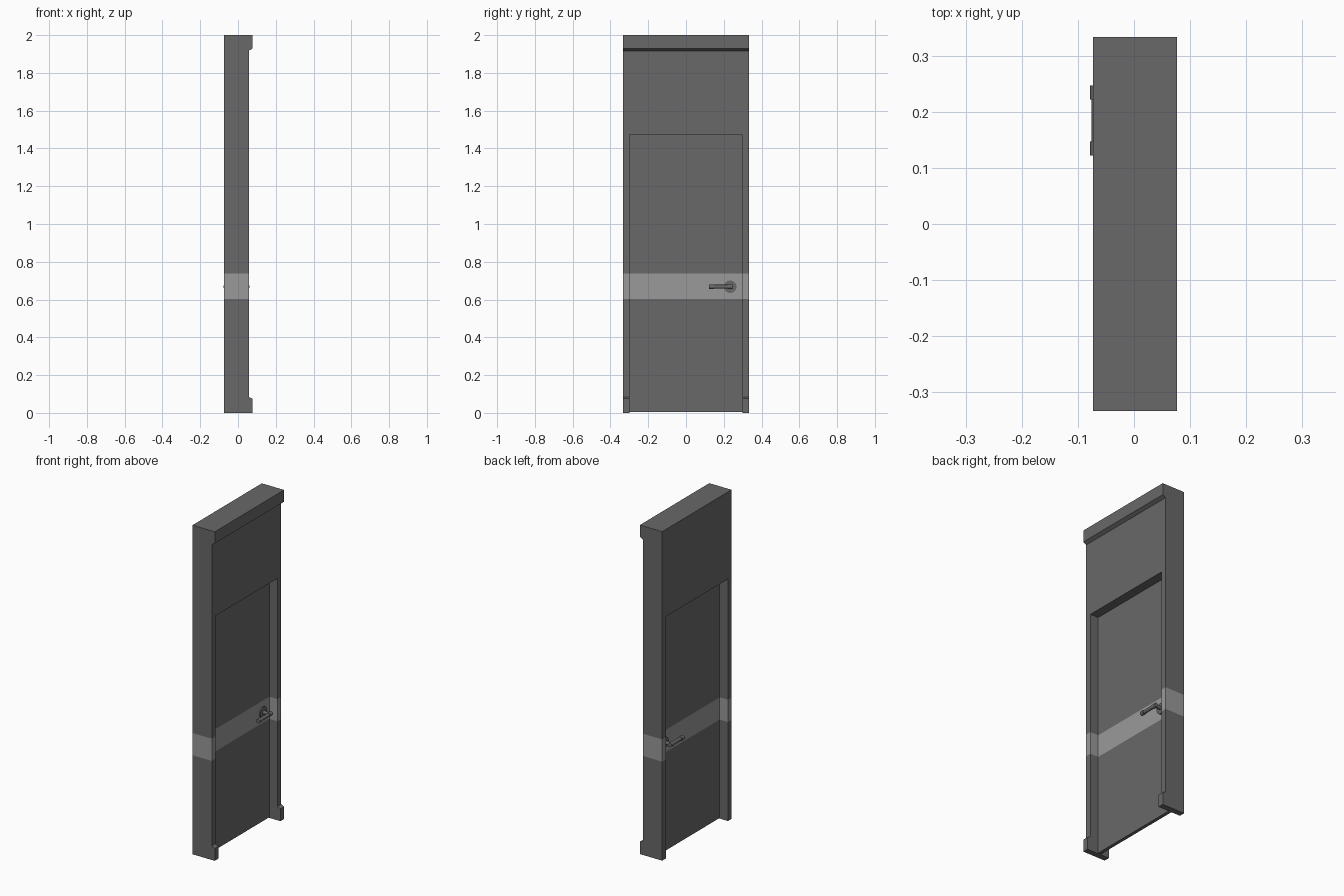
import bpy, bmesh, math
from mathutils import Vector, Matrix

if "Cube" in bpy.data.objects:
    bpy.data.objects.remove(bpy.data.objects["Cube"])


def material(name, v):
    m = bpy.data.materials.new(name)
    m.diffuse_color = (v, v, v, 1)
    m.use_nodes = True
    m.node_tree.nodes["Principled BSDF"].inputs["Base Color"].default_value = m.diffuse_color
    return m


DARK = material("dark_grey", 0.14)
LIGHT = material("light_grey", 0.32)
MID_X = -0.008            # middle of the wall thickness
BAND = (0.602, 0.737)     # pale stripe heights


def make_object(name, bm, mats=(DARK,)):
    bmesh.ops.recalc_face_normals(bm, faces=bm.faces)
    me = bpy.data.meshes.new(name)
    bm.to_mesh(me)
    bm.free()
    for m in mats:
        me.materials.append(m)
    ob = bpy.data.objects.new(name, me)
    bpy.context.collection.objects.link(ob)
    return ob


def add_box(bm, lo, hi):
    lo, hi = Vector(lo), Vector(hi)
    mat = Matrix.Translation((lo + hi) / 2) @ Matrix.Diagonal((*(hi - lo), 1))
    bmesh.ops.create_cube(bm, size=1, matrix=mat)


def add_rod(bm, a, b, r, sides=20):
    a, b = Vector(a), Vector(b)
    rot = (b - a).to_track_quat('Z', 'Y').to_matrix().to_4x4()
    bmesh.ops.create_cone(bm, cap_ends=True, segments=sides, radius1=r, radius2=r,
                          depth=(b - a).length,
                          matrix=Matrix.Translation((a + b) / 2) @ rot)


def paint_band(ob):
    """Slice the mesh at the stripe edges and give the stripe the pale material."""
    bm = bmesh.new()
    bm.from_mesh(ob.data)
    for z in BAND:
        bmesh.ops.bisect_plane(bm, geom=bm.verts[:] + bm.edges[:] + bm.faces[:],
                               plane_co=(0, 0, z), plane_no=(0, 0, 1))
    for f in bm.faces:
        f.material_index = int(BAND[0] < f.calc_center_median().z < BAND[1])
    bm.to_mesh(ob.data)
    bm.free()


# Wall: side profile with skirting and top moulding, extruded across y
profile = [(-0.073, 0), (0.077, 0), (0.077, 0.075), (0.057, 0.085),
           (0.057, 1.917), (0.077, 1.929), (0.077, 2), (-0.073, 2)]
bm = bmesh.new()
face = bm.faces.new([bm.verts.new((x, -0.333, z)) for x, z in profile])
ext = bmesh.ops.extrude_face_region(bm, geom=[face])
bmesh.ops.translate(bm, vec=(0, 0.666, 0),
                    verts=[v for v in ext['geom'] if isinstance(v, bmesh.types.BMVert)])
wall = make_object("wall", bm, (DARK, LIGHT))

# Doorway opening
bm = bmesh.new()
add_box(bm, (-0.3, -0.298, -0.2), (0.3, 0.298, 1.47))
cutter = make_object("doorway_cutter", bm)
cutter.hide_render = True
mod = wall.modifiers.new("doorway", 'BOOLEAN')
mod.operation = 'DIFFERENCE'
mod.solver = 'EXACT'
mod.object = cutter
bpy.context.view_layer.objects.active = wall
wall.select_set(True)
bpy.ops.object.modifier_apply(modifier=mod.name)
bpy.data.objects.remove(cutter)
paint_band(wall)

# Door panel, recessed from both wall faces
bm = bmesh.new()
add_box(bm, (MID_X - 0.01, -0.298, 0.004), (MID_X + 0.01, 0.298, 1.47))
paint_band(make_object("door_panel", bm, (DARK, LIGHT)))

# Lever handles, one on each side of the door
for side, label in ((1, "front"), (-1, "back")):
    def at(d, y):
        return (MID_X + side * d, y, 0.668)
    bm = bmesh.new()
    add_rod(bm, at(0.008, 0.234), at(0.017, 0.234), 0.033, 28)   # rose plate
    add_rod(bm, at(0.01, 0.234), at(0.057, 0.234), 0.0105)       # neck
    add_rod(bm, at(0.057, 0.13), at(0.057, 0.24), 0.0105)        # lever bar
    for y in (0.122, 0.222):                                     # end collars
        add_rod(bm, at(0.057, y), at(0.057, y + 0.025), 0.013)
    handle = make_object("door_handle_" + label, bm)
    bpy.ops.object.select_all(action='DESELECT')
    handle.select_set(True)
    bpy.context.view_layer.objects.active = handle
    bpy.ops.object.shade_smooth_by_angle(angle=math.radians(35))
